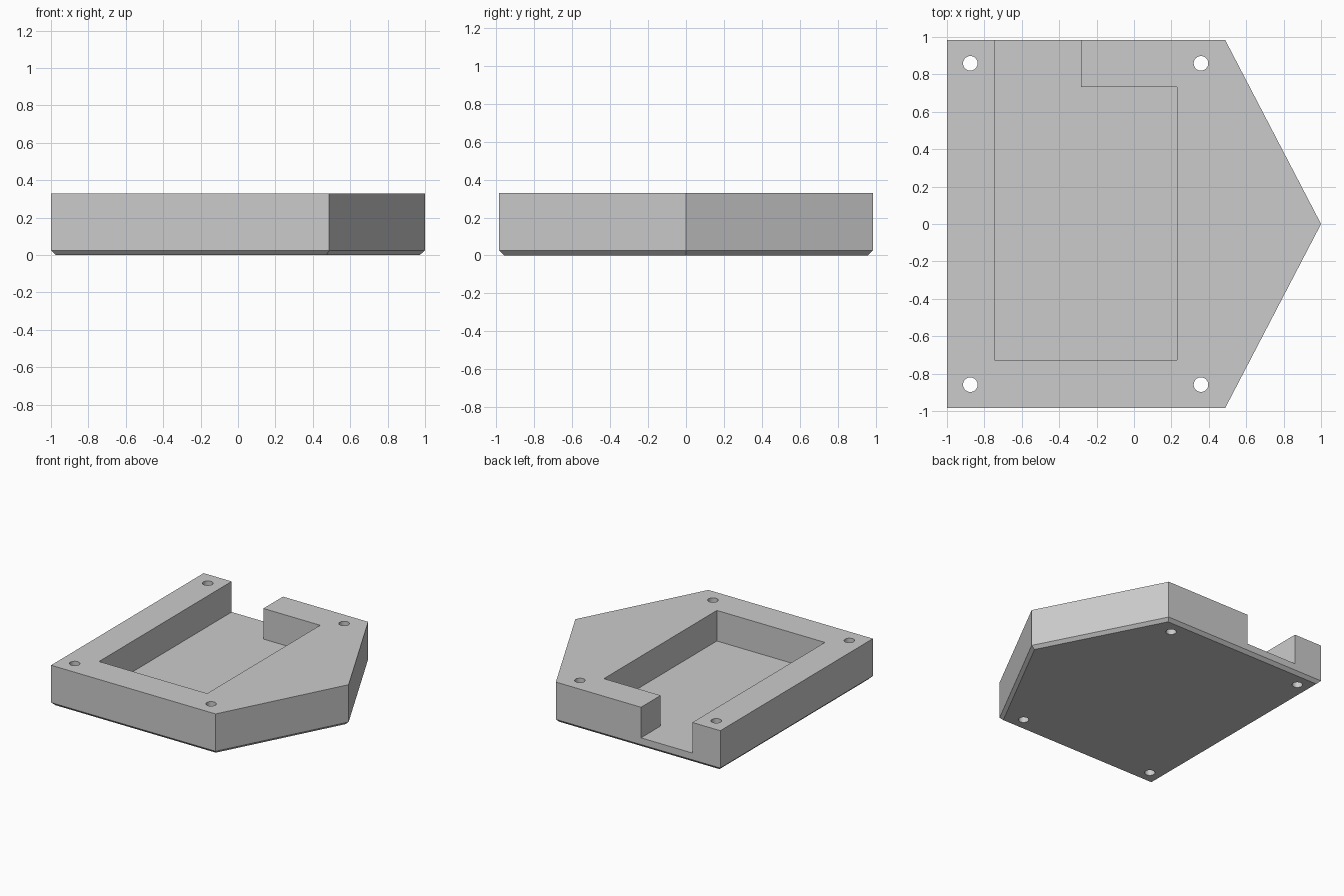
import bpy
import bmesh
from math import cos, sin, tau

cube = bpy.data.objects.get("Cube")
if cube:
    bpy.data.objects.remove(cube, do_unlink=True)

grey = bpy.data.materials.new("light grey")
grey.use_nodes = True
grey.diffuse_color = (0.6, 0.6, 0.6, 1)
grey.node_tree.nodes["Principled BSDF"].inputs["Base Color"].default_value = (0.6, 0.6, 0.6, 1)

HEIGHT, CHAMFER, FLOOR = 0.33, 0.025, 0.08
HALF, SHOULDER = 0.985, 0.487


def stack(name, levels):
    """Closed solid from matching outlines, each given as (z, points)."""
    bm = bmesh.new()
    rings = [[bm.verts.new((x, y, z)) for x, y in pts] for z, pts in levels]
    for low, high in zip(rings, rings[1:]):
        for i in range(len(low)):
            j = (i + 1) % len(low)
            bm.faces.new((low[i], low[j], high[j], high[i]))
    bm.faces.new(rings[0][::-1])
    bm.faces.new(rings[-1])
    bmesh.ops.recalc_face_normals(bm, faces=bm.faces)
    mesh = bpy.data.meshes.new(name)
    bm.to_mesh(mesh)
    bm.free()
    mesh.materials.append(grey)
    obj = bpy.data.objects.new(name, mesh)
    bpy.context.collection.objects.link(obj)
    return obj


def outline(inset):
    """Pointed five-sided plan, moved inward by the inset."""
    half = HALF - inset
    shoulder, tip = SHOULDER - inset * 0.6, 1 - inset * 1.13
    return [(inset - 1, -half), (shoulder, -half), (tip, 0),
            (shoulder, half), (inset - 1, half)]


# Body with a chamfered underside
body = stack("housing_body", [(0, outline(CHAMFER)), (CHAMFER, outline(0)),
                              (HEIGHT, outline(0))])

# Pocket with a slot open through the back wall
left, right, slot, front, back = -0.747, 0.23, -0.283, -0.727, 0.732
pocket = [(left, front), (right, front), (right, back), (slot, back),
          (slot, 1.2), (left, 1.2)]
cutters = [stack("pocket_cutter", [(FLOOR, pocket), (0.5, pocket)])]

# Four screw holes right through
for x in (-0.875, 0.358):
    for y in (-0.859, 0.859):
        ring = [(x + 0.039 * cos(tau * i / 32), y + 0.039 * sin(tau * i / 32))
                for i in range(32)]
        cutters.append(stack("screw_hole_cutter", [(-0.1, ring), (0.5, ring)]))

bpy.context.view_layer.objects.active = body
for cutter in cutters:
    cutter.hide_render = True
    mod = body.modifiers.new("cut", "BOOLEAN")
    mod.operation, mod.solver, mod.object = "DIFFERENCE", "EXACT", cutter
    bpy.ops.object.modifier_apply(modifier=mod.name)
    bpy.data.objects.remove(cutter, do_unlink=True)

# Smooth hole walls, crisp edges elsewhere
bpy.ops.object.select_all(action="DESELECT")
body.select_set(True)
bpy.ops.object.shade_smooth_by_angle(angle=0.5)
